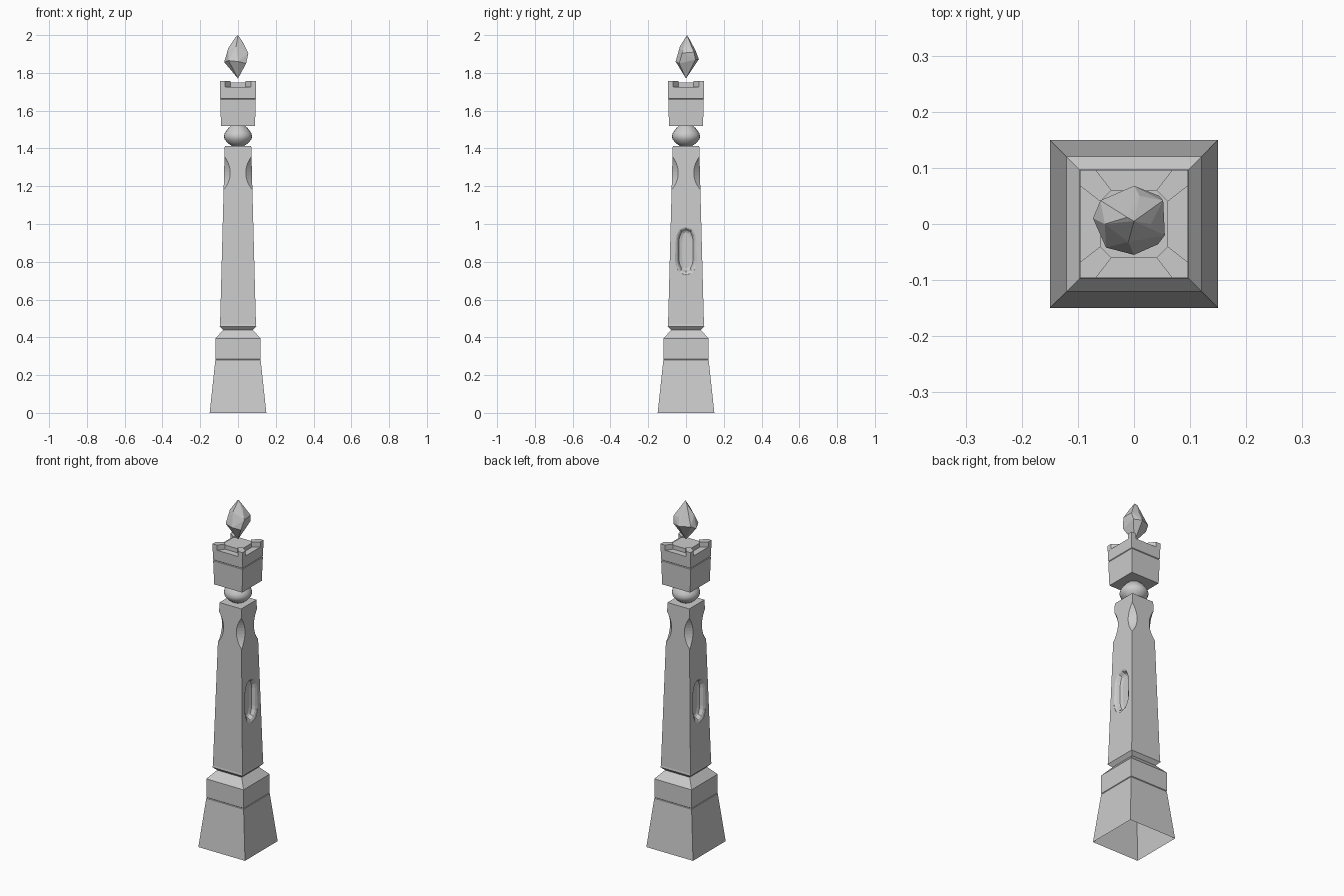
import bpy, bmesh, math
from mathutils import Vector, Matrix

if "Cube" in bpy.data.objects:
    bpy.data.objects.remove(bpy.data.objects["Cube"])


def make_object(name, bm):
    bmesh.ops.recalc_face_normals(bm, faces=bm.faces)
    me = bpy.data.meshes.new(name)
    bm.to_mesh(me)
    bm.free()
    ob = bpy.data.objects.new(name, me)
    bpy.context.collection.objects.link(ob)
    return ob


def loft(name, rings, cap_start=True, cap_end=True):
    bm = bmesh.new()
    loops = [[bm.verts.new(p) for p in ring] for ring in rings]
    n = len(loops[0])
    for a, b in zip(loops, loops[1:]):
        for i in range(n):
            j = (i + 1) % n
            bm.faces.new((a[i], a[j], b[j], b[i]))
    if cap_start:
        bm.faces.new(loops[0][::-1])
    if cap_end:
        bm.faces.new(loops[-1])
    return make_object(name, bm)


def square_tower(name, profile, **caps):
    signs = ((-1, -1), (1, -1), (1, 1), (-1, 1))
    return loft(name, [[(sx * r, sy * r, z) for sx, sy in signs]
                       for r, z in profile], **caps)


def hull(name, points):
    bm = bmesh.new()
    for p in points:
        bm.verts.new(p)
    res = bmesh.ops.convex_hull(bm, input=bm.verts)
    bmesh.ops.delete(bm, geom=[v for v in bm.verts if not v.link_faces], context='VERTS')
    return make_object(name, bm)


def cut(target, cutter):
    bpy.context.view_layer.objects.active = target
    mod = target.modifiers.new("cut", 'BOOLEAN')
    mod.operation = 'DIFFERENCE'
    mod.solver = 'EXACT'
    mod.object = cutter
    bpy.ops.object.modifier_apply(modifier=mod.name)
    bpy.data.objects.remove(cutter)


# Flared base, open underneath
square_tower("base", [(.15, 0), (.12, .28), (.117, .283), (.12, .286),
                      (.12, .393), (.078, .44)], cap_start=False)

# Tapered shaft
shaft = square_tower("shaft", [(.078, .438), (.097, .458), (.095, .468), (.07, 1.412)])

# Concave scoops in the four upper corners
for k in range(4):
    a = math.pi / 4 + k * math.pi / 2
    bm = bmesh.new()
    d = Vector((math.cos(a), math.sin(a), 0)) * .261
    rot = Matrix.Rotation(a, 4, 'Z') @ Matrix.Rotation(math.pi / 2, 4, 'X')
    bmesh.ops.create_cone(bm, cap_ends=True, segments=64, radius1=.18, radius2=.18, depth=.3,
                          matrix=Matrix.Translation(d + Vector((0, 0, 1.275))) @ rot)
    cut(shaft, make_object("scoop_cutter", bm))

# Rounded slots sunk into the left and right faces
outline = [(0, .13), (.035, .118), (.053, .085), (.057, .06)]
outline += [(y, -z) for y, z in outline[::-1]]
outline += [(-y, z) for y, z in outline[::-1] if y]
for side in (-1, 1):
    rings = [[(side * x, y * sy, .86 + z * sz) for y, z in outline]
             for x, sy, sz in ((.12, 1.05, 1.02), (.085, 1, 1), (.078, .8, .9),
                               (.062, .65, .82), (.056, .35, .75))]
    cut(shaft, loft("slot_cutter", rings))

# Round collar between shaft and head
profile = [(.03, 1.412), (.053, 1.427), (.07, 1.447), (.075, 1.464),
           (.07, 1.482), (.053, 1.506), (.03, 1.527)]
n = 24
collar = loft("collar", [[(r * math.cos(2 * math.pi * i / n), r * math.sin(2 * math.pi * i / n), z)
                          for i in range(n)] for r, z in profile])
bpy.ops.object.select_all(action='DESELECT')
collar.select_set(True)
bpy.context.view_layer.objects.active = collar
bpy.ops.object.shade_smooth_by_angle(angle=math.radians(40))

# Square head with a groove, and its raised centre
square_tower("head", [(.09, 1.52), (.094, 1.658), (.091, 1.661), (.094, 1.664), (.096, 1.726)])
square_tower("head_plinth", [(.06, 1.722), (.06, 1.75)])

# Diagonal corner merlons
for sx in (-1, 1):
    for sy in (-1, 1):
        plan = ((.096, .096), (.068, .096), (.04, .06), (.06, .04), (.096, .068))
        loft("corner_merlon", [[(sx * x, sy * y, z) for x, y in plan] for z in (1.722, 1.756)])

# Floating faceted crystal
hull("crystal", [(0, 0, 1.77), (0, .005, 2), (-.012, .012, 1.99),
                 (-.073, .01, 1.857), (-.06, .042, 1.875), (0, .068, 1.872),
                 (.045, .05, 1.87), (.055, -.02, 1.905), (.043, -.036, 1.85),
                 (0, -.055, 1.86), (-.05, -.042, 1.865), (-.052, 0, 1.93),
                 (-.01, -.032, 1.94), (.052, .042, 1.91), (.01, .05, 1.92),
                 (.03, .0, 1.955)])
